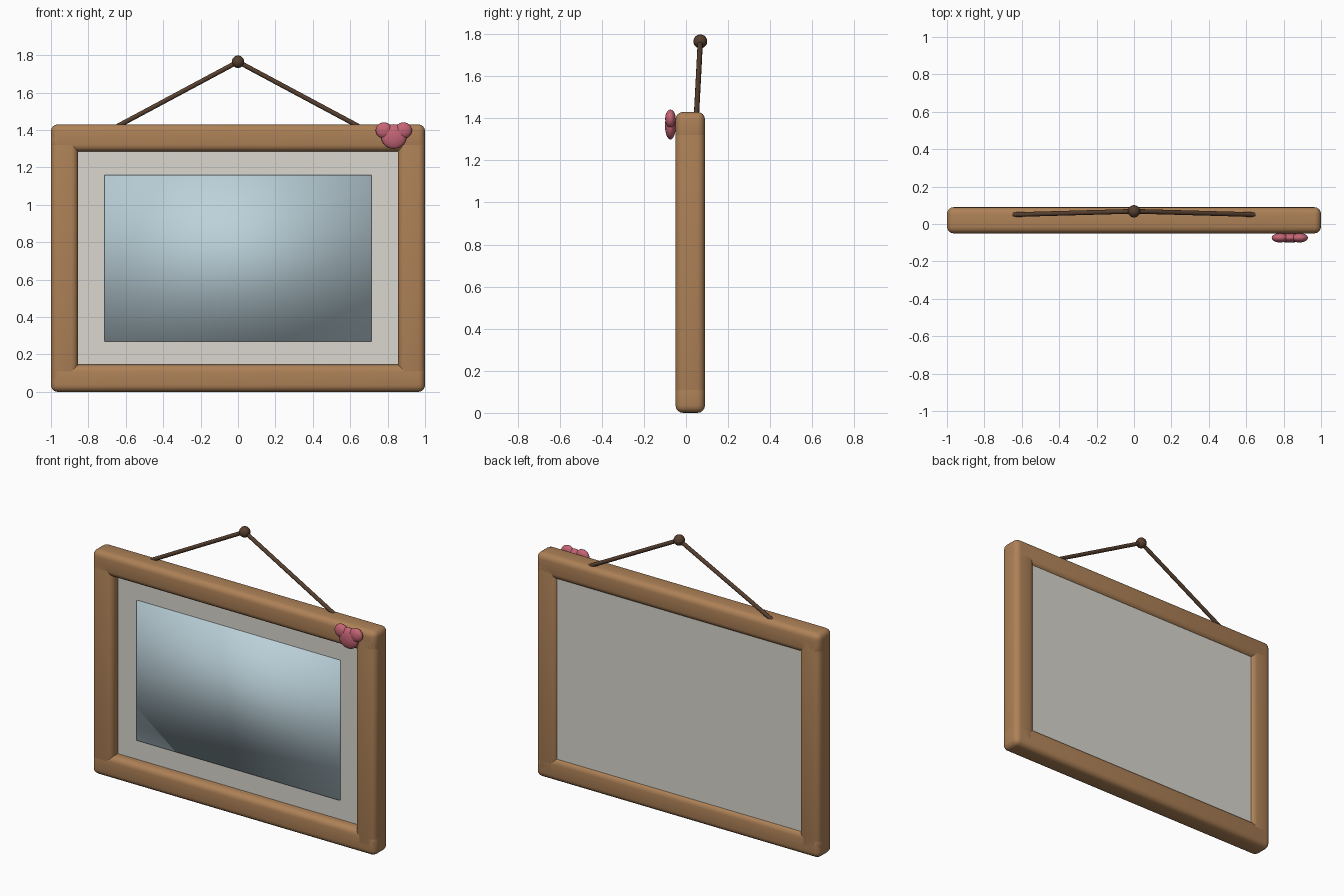
import bpy, math
from mathutils import Vector

if "Cube" in bpy.data.objects:
    bpy.data.objects.remove(bpy.data.objects["Cube"])


def material(name, rgb):
    m = bpy.data.materials.new(name)
    m.diffuse_color = (*rgb, 1)
    m.use_nodes = True
    m.node_tree.nodes["Principled BSDF"].inputs["Base Color"].default_value = m.diffuse_color
    return m


WOOD = material("warm wood", (0.42, 0.22, 0.095))
MAT = material("off white card", (0.70, 0.68, 0.62))
GLASS = material("pale blue glass", (0.50, 0.64, 0.70))
CORD = material("dark brown cord", (0.095, 0.05, 0.028))
PINK = material("rose pink", (0.56, 0.13, 0.18))


def finish(name, mat, angle=40):
    o = bpy.context.object
    o.name = name
    o.data.materials.append(mat)
    bpy.ops.object.shade_smooth_by_angle(angle=math.radians(angle))
    return o


def box(name, lo, hi, mat, bevel=0, angle=40):
    lo, hi = Vector(lo), Vector(hi)
    bpy.ops.mesh.primitive_cube_add(size=1, location=(lo + hi) / 2)
    bpy.context.object.scale = hi - lo
    bpy.ops.object.transform_apply(location=False, rotation=False, scale=True)
    if bevel:
        b = bpy.context.object.modifiers.new("rounding", 'BEVEL')
        b.width, b.segments = bevel, 4
        bpy.ops.object.modifier_apply(modifier=b.name)
    return finish(name, mat, angle)


def ball(name, loc, radii, mat):
    bpy.ops.mesh.primitive_uv_sphere_add(segments=24, ring_count=14, radius=1, location=loc)
    bpy.context.object.scale = radii
    bpy.ops.object.transform_apply(location=False, rotation=False, scale=True)
    return finish(name, mat, 60)


def rod(name, a, b, r, mat):
    a, b = Vector(a), Vector(b)
    d = b - a
    bpy.ops.mesh.primitive_cylinder_add(vertices=12, radius=r, depth=d.length, location=(a + b) / 2,
                                        rotation=d.to_track_quat('Z', 'Y').to_euler())
    return finish(name, mat)


# Frame: full-width rails with stiles running into them
Y0, Y1, W, H, R = -0.05, 0.09, 0.145, 1.43, 0.036
box("bottom_rail", (-1, Y0, 0), (1, Y1, W), WOOD, R)
box("top_rail", (-1, Y0, H - W), (1, Y1, H), WOOD, R)
for side, x0 in (("left", -1), ("right", 1 - W)):
    box(side + "_stile", (x0, Y0, 0.03), (x0 + W, Y1, H - 0.03), WOOD, R)

# Card backing and the softly shaded glass pane in front of it
box("card_backing", (-0.9, 0.01, 0.1), (0.9, 0.072, 1.33), MAT)
box("glass_pane", (-0.715, 0.0, 0.27), (0.715, 0.02, 1.16), GLASS, 0, 180)

# Hanging cord and peg
PEAK = (0, 0.068, 1.765)
for side, s in (("left", -1), ("right", 1)):
    rod(side + "_cord", (s * 0.645, 0.05, 1.42), PEAK, 0.0125, CORD)
ball("peg", PEAK, (0.033, 0.033, 0.033), CORD)

# Three-lobed ornament on the top rail
ball("ornament_centre", (0.833, -0.074, 1.365), (0.068, 0.026, 0.066), PINK)
for side, x in (("left", 0.781), ("right", 0.885)):
    ball("ornament_" + side + "_lobe", (x, -0.074, 1.398), (0.045, 0.025, 0.043), PINK)
